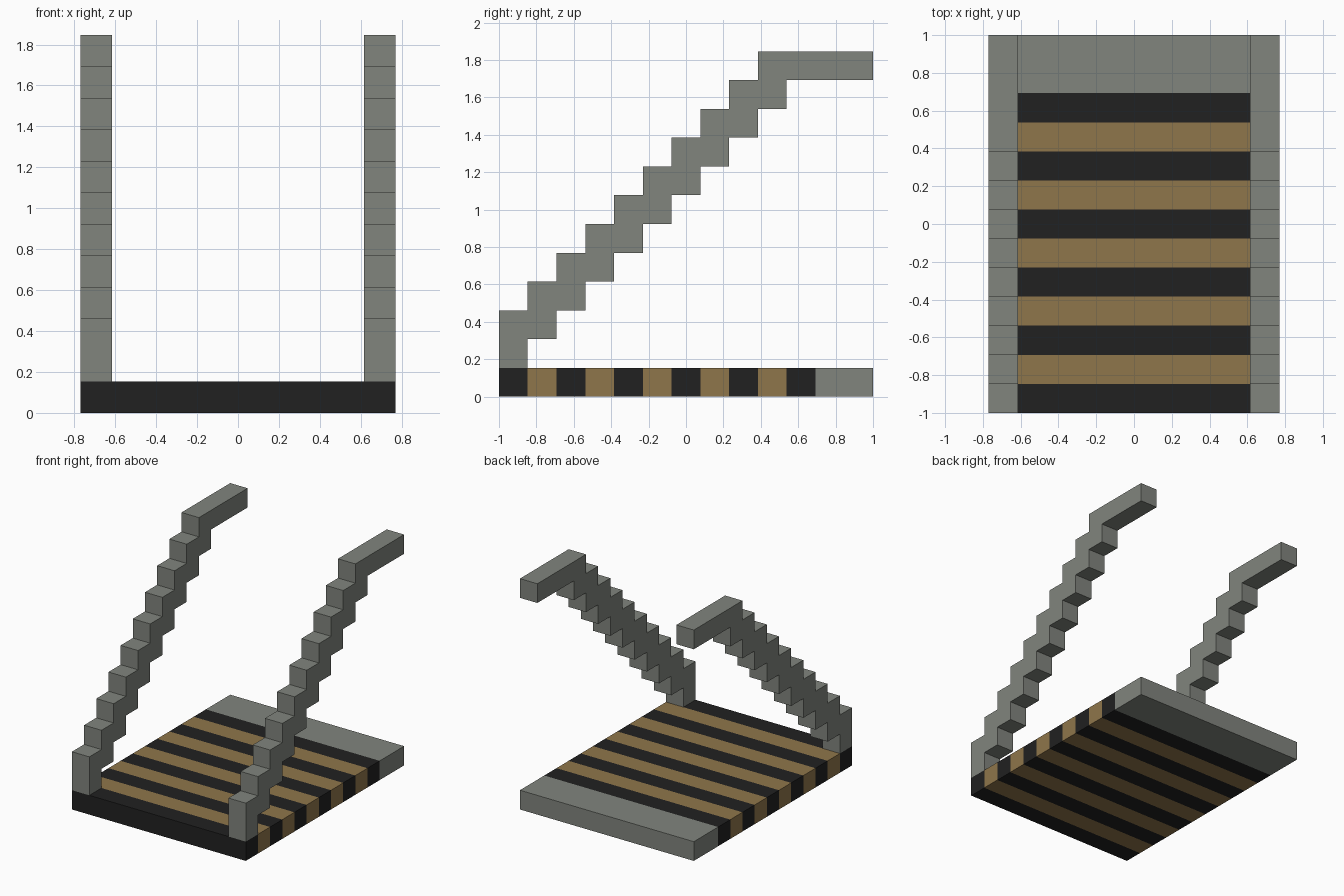
import bpy
import bmesh
from mathutils import Matrix

cube = bpy.data.objects.get("Cube")
if cube:
    bpy.data.objects.remove(cube, do_unlink=True)

U = 2 / 13            # one block
ROWS, WIDTH, STEPS = 13, 10, 10


def material(name, rgb):
    m = bpy.data.materials.new(name)
    m.use_nodes = True
    colour = (*rgb, 1)
    m.diffuse_color = colour
    m.node_tree.nodes["Principled BSDF"].inputs["Base Color"].default_value = colour
    return m


grey = material("stone grey", (0.22, 0.234, 0.208))
black = material("charcoal black", (0.015, 0.015, 0.015))
tan = material("ochre tan", (0.275, 0.181, 0.07))


def finish(name, bm, materials):
    bmesh.ops.recalc_face_normals(bm, faces=bm.faces)
    mesh = bpy.data.meshes.new(name)
    bm.to_mesh(mesh)
    bm.free()
    for m in materials:
        mesh.materials.append(m)
    obj = bpy.data.objects.new(name, mesh)
    bpy.context.collection.objects.link(obj)
    return obj


# Striped base slab: one box cut into rows, coloured by row
bm = bmesh.new()
bmesh.ops.create_cube(bm, size=1, matrix=Matrix.Translation((0, 0, U / 2))
                      @ Matrix.Diagonal((WIDTH * U, ROWS * U, U, 1)))
for row in range(1, ROWS - 1):
    bmesh.ops.bisect_plane(bm, geom=bm.verts[:] + bm.edges[:] + bm.faces[:],
                           plane_co=(0, row * U - 1, 0), plane_no=(0, 1, 0))
for face in bm.faces:
    row = int((face.calc_center_median().y + 1) / U + 0.001)
    face.material_index = 2 if row >= ROWS - 2 else row % 2
finish("striped_base", bm, [black, tan, grey])

# Stepped rail profile in (y, z) block units: up the top edge, back down the underside
upper = [p for k in range(STEPS) for p in ((k, k + 3), (k + 1, k + 3))]
under = [p for k in reversed(range(STEPS)) for p in ((k + 1, k + 1), (k, k + 1))]
profile = upper[:-1] + [(ROWS, STEPS + 2), (ROWS, STEPS + 1), (STEPS, STEPS + 1)] + under

# Matching rails on both sides
for name, x in (("left_rail", WIDTH / 2 - 1), ("right_rail", -WIDTH / 2)):
    bm = bmesh.new()
    side = bm.faces.new([bm.verts.new((x * U, y * U - 1, z * U)) for y, z in profile])
    extruded = bmesh.ops.extrude_face_region(bm, geom=[side], use_keep_orig=True)
    bmesh.ops.translate(bm, vec=(U, 0, 0),
                        verts=[v for v in extruded["geom"] if isinstance(v, bmesh.types.BMVert)])
    finish(name, bm, [grey])
